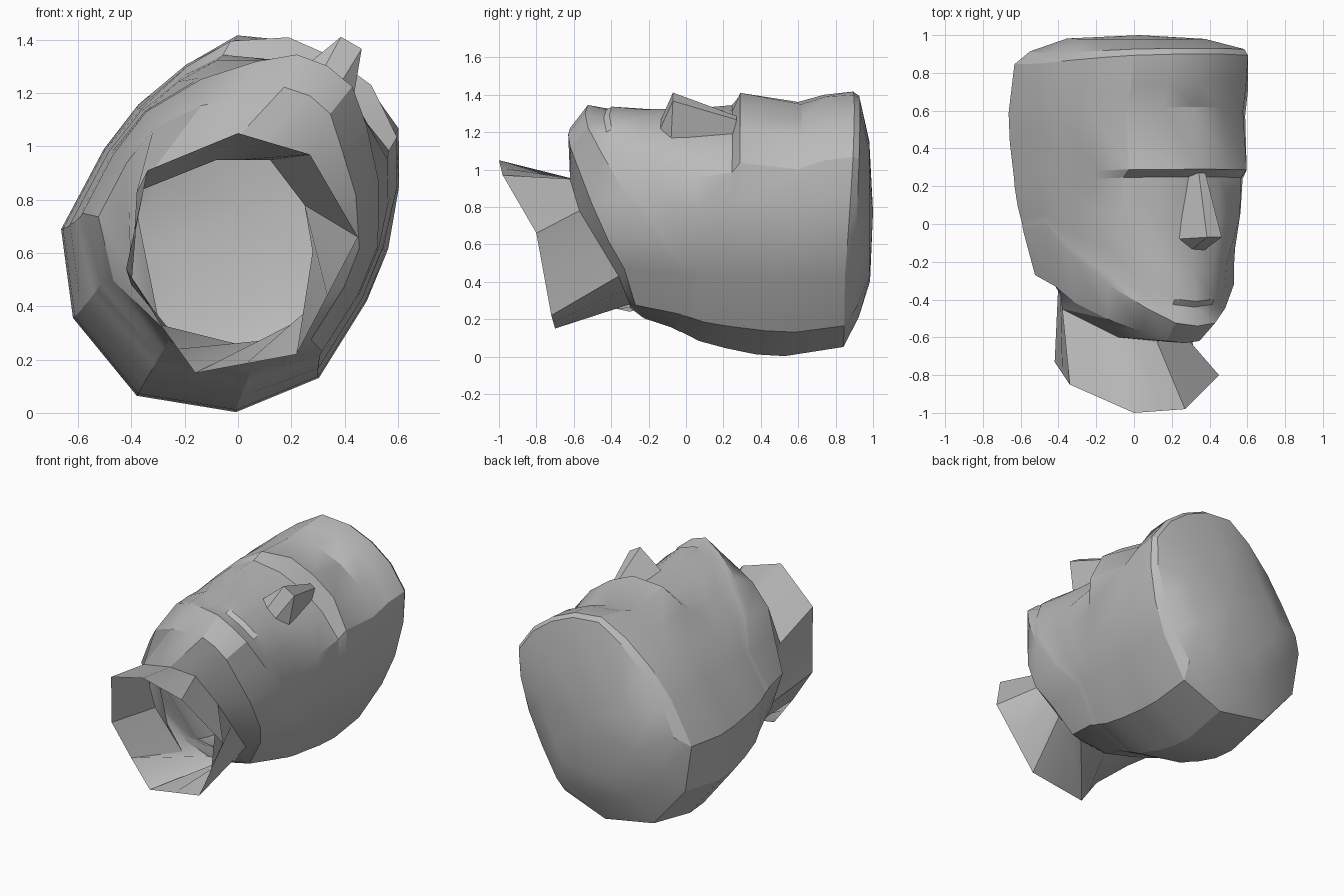
import bpy, bmesh, math
from mathutils import Vector

cube = bpy.data.objects.get("Cube")
if cube:
    bpy.data.objects.remove(cube, do_unlink=True)

clay = bpy.data.materials.new("clay grey")
clay.use_nodes = True
grey = (0.5, 0.5, 0.5, 1)
clay.diffuse_color = grey
clay.node_tree.nodes["Principled BSDF"].inputs["Base Color"].default_value = grey

HEAD_TURN = math.radians(30)
CENTRE = Vector((-0.01, 0, 0.705))


def place(side, forward, y):
    """Turn a point given as sideways / towards the face into model space."""
    c, s = math.cos(HEAD_TURN), math.sin(HEAD_TURN)
    return CENTRE + Vector((side * c + forward * s, y, forward * c - side * s))


def section(front, edge, face, side, back, y_front, y_mid, y_back):
    """Closed symmetric cross-section: face plane, temple, side and back."""
    half = [(0, front), (face * 0.5, front - 0.02), (face, edge),
            ((face + side) / 2, edge * 0.72), (side * 0.95, edge * 0.35),
            (side, 0), (side * 0.98, back * 0.46), (side * 0.62, back * 0.82),
            (0, back)]
    outline = half + [(-u, w) for u, w in half[-2:0:-1]]
    points = []
    for u, w in outline:
        end, limit = (y_front, front) if w > 0 else (y_back, back)
        points.append(place(u, w, y_mid + (end - y_mid) * w / limit))
    return points


def octagon(corners):
    """Eight corners with the middle of each side, starting under the chin."""
    points = []
    for i, corner in enumerate(corners):
        points += [(Vector(corners[i - 1]) + Vector(corner)) / 2, Vector(corner)]
    return points


def finish(bm, name, angle):
    bmesh.ops.recalc_face_normals(bm, faces=bm.faces)
    mesh = bpy.data.meshes.new(name)
    bm.to_mesh(mesh)
    bm.free()
    mesh.materials.append(clay)
    obj = bpy.data.objects.new(name, mesh)
    bpy.context.collection.objects.link(obj)
    bpy.ops.object.select_all(action="DESELECT")
    obj.select_set(True)
    bpy.context.view_layer.objects.active = obj
    bpy.ops.object.shade_smooth_by_angle(angle=math.radians(angle))


# Neck: octagonal root below the jaw and flared open end
neck_root = octagon([
    (0.12, -0.62, 0.95), (0.25, -0.57, 0.78), (0.31, -0.36, 0.43),
    (0.18, -0.30, 0.28), (-0.20, -0.30, 0.24), (-0.40, -0.30, 0.48),
    (-0.38, -0.45, 0.83), (-0.08, -0.60, 0.95)])
neck_end = octagon([
    (0.27, -0.98, 0.97), (0.45, -0.80, 0.66), (0.22, -0.72, 0.22),
    (-0.16, -0.70, 0.15), (-0.29, -0.71, 0.33), (-0.42, -0.73, 0.54),
    (-0.34, -0.85, 0.91), (0.0, -1.0, 1.05)])

# Head: cross-sections from crown to jaw, then the neck
sections = [
    section(0.45, 0.39, 0.22, 0.33, -0.28, 0.98, 0.98, 0.985),  # crown dome
    section(0.70, 0.60, 0.34, 0.51, -0.47, 0.93, 0.90, 0.93),   # crown rim
    section(0.72, 0.62, 0.35, 0.55, -0.68, 0.90, 0.85, 0.84),   # hair top
    section(0.71, 0.60, 0.35, 0.57, -0.74, 0.75, 0.66, 0.50),   # hair
    section(0.66, 0.55, 0.36, 0.565, -0.73, 0.62, 0.50, 0.35),  # hairline
    section(0.73, 0.59, 0.36, 0.55, -0.69, 0.29, 0.28, 0.20),   # brow
    section(0.62, 0.53, 0.36, 0.55, -0.67, 0.25, 0.22, 0.15),   # eye socket
    section(0.63, 0.50, 0.37, 0.54, -0.64, 0.02, 0.12, 0.06),   # cheek
    section(0.66, 0.57, 0.25, 0.535, -0.60, -0.25, 0.07, 0.0),  # upper lip
    section(0.68, 0.57, 0.24, 0.53, -0.58, -0.41, 0.04, -0.03),  # lip
    section(0.66, 0.57, 0.24, 0.53, -0.57, -0.44, 0.02, -0.05),  # lip crease
    section(0.69, 0.57, 0.24, 0.53, -0.54, -0.54, 0.0, -0.10),  # jaw edge
    section(0.56, 0.45, 0.20, 0.47, -0.50, -0.63, -0.33, -0.2),  # under jaw
    neck_root, neck_end,
]
bm = bmesh.new()
rings = [[bm.verts.new(p) for p in points] for points in sections]
count = len(rings[0])
for upper, lower in zip(rings, rings[1:]):
    for i in range(count):
        # neck corners sit one step round from the chin
        j = (i + 1) % count
        bm.faces.new((upper[i], upper[j], lower[j], lower[i]))

# Crown: top of the dome
crown = bm.verts.new(place(0, 0.08, 1.0))
for i in range(count):
    bm.faces.new((crown, rings[0][i], rings[0][(i + 1) % count]))
finish(bm, "head", 28)

# Nose: wedge from the bridge to a blunt tip
bm = bmesh.new()
nose = [(0.02, 0.68, 0.27), (0.045, 0.81, -0.07), (0.06, 0.58, 0.25),
        (0.12, 0.61, -0.08), (0.04, 0.63, -0.14)]
for side, forward, y in nose:
    for sign in (1, -1):
        bm.verts.new(place(0.035 + sign * side, forward, y))
bmesh.ops.convex_hull(bm, input=bm.verts)
finish(bm, "nose", 25)
